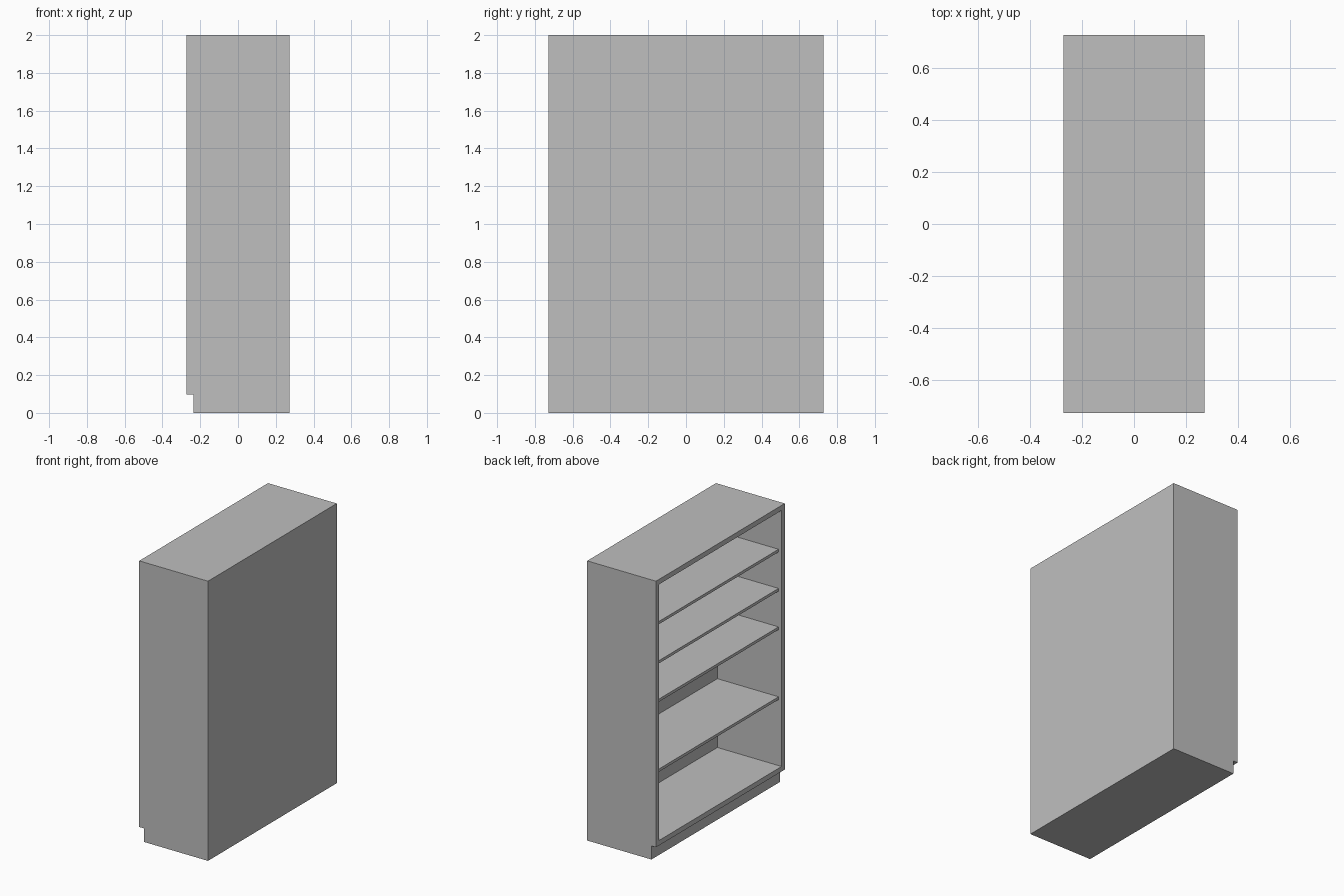
import bpy
import bmesh

if "Cube" in bpy.data.objects:
    bpy.data.objects.remove(bpy.data.objects["Cube"], do_unlink=True)

# Overall sizes: the open side of the bookcase faces -x
X, Y, H = 0.272, 0.7275, 2.0
T = 0.036                    # board thickness
SHELF_T = 0.02
KICK_H, KICK_IN = 0.097, 0.036
INNER_Y = Y - T
BACK_X = X - T

grey = bpy.data.materials.new("plain_grey")
grey.use_nodes = True
colour = (0.52, 0.52, 0.52, 1)
grey.diffuse_color = colour
grey.node_tree.nodes["Principled BSDF"].inputs["Base Color"].default_value = colour


def extrude_profile(name, profile, y0, y1):
    """Extrude an x-z outline along y."""
    bm = bmesh.new()
    face = bm.faces.new([bm.verts.new((x, y0, z)) for x, z in profile])
    ext = bmesh.ops.extrude_face_region(bm, geom=[face])
    moved = [v for v in ext["geom"] if isinstance(v, bmesh.types.BMVert)]
    bmesh.ops.translate(bm, verts=moved, vec=(0, y1 - y0, 0))
    bmesh.ops.recalc_face_normals(bm, faces=bm.faces)
    mesh = bpy.data.meshes.new(name)
    bm.to_mesh(mesh)
    bm.free()
    mesh.materials.append(grey)
    obj = bpy.data.objects.new(name, mesh)
    bpy.context.collection.objects.link(obj)
    return obj


def board(name, x0, x1, z0, z1):
    """Board spanning the space between the two side panels."""
    outline = [(x0, z0), (x1, z0), (x1, z1), (x0, z1)]
    return extrude_profile(name, outline, -INNER_Y, INNER_Y)


# Side panels, notched at the bottom for the toe kick
side = [(-X + KICK_IN, 0), (X, 0), (X, H), (-X, H), (-X, KICK_H), (-X + KICK_IN, KICK_H)]
extrude_profile("front_side_panel", side, -Y, -INNER_Y)
extrude_profile("rear_side_panel", side, INNER_Y, Y)

# Carcass
board("back_panel", BACK_X, X, 0, H)
board("top_panel", -X, BACK_X, H - T, H)
board("floor_panel", -X, BACK_X, KICK_H, KICK_H + T)
board("base_plinth", -X + KICK_IN, BACK_X, 0, KICK_H)

# Shelves, set slightly back from the opening
for i, top in enumerate((0.625, 1.125, 1.40, 1.68), 1):
    board(f"shelf_{i}", -X + 0.024, BACK_X, top - SHELF_T, top)
